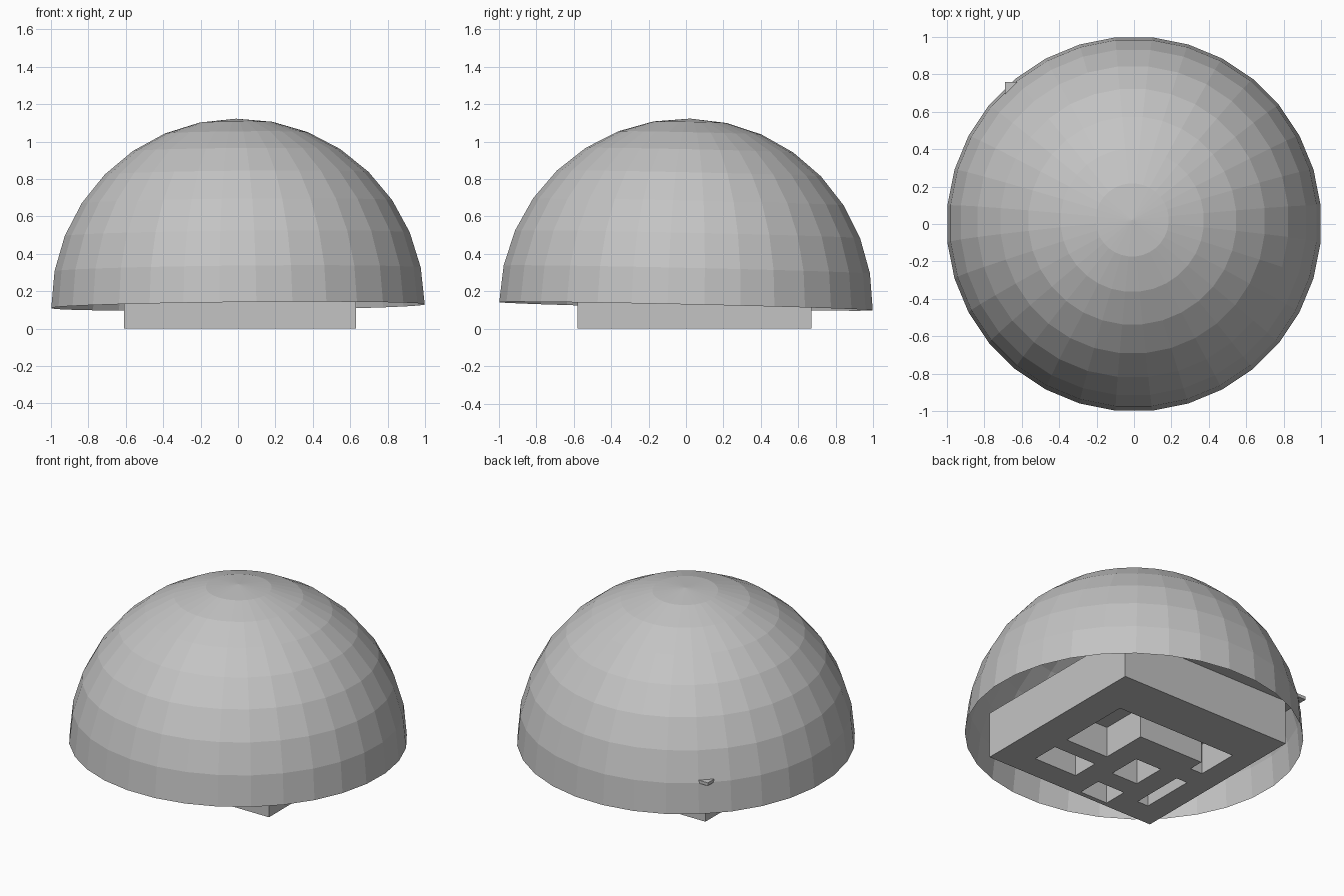
import bpy, bmesh, math
from mathutils import Matrix, Vector

cube = bpy.data.objects.get("Cube")
if cube:
    bpy.data.objects.remove(cube, do_unlink=True)

grey = bpy.data.materials.new("plain grey")
grey.use_nodes = True
colour = (0.55, 0.55, 0.55, 1)
grey.diffuse_color = colour
grey.node_tree.nodes["Principled BSDF"].inputs["Base Color"].default_value = colour


def finish(name, bm):
    mesh = bpy.data.meshes.new(name)
    bm.to_mesh(mesh)
    bm.free()
    mesh.materials.append(grey)
    obj = bpy.data.objects.new(name, mesh)
    bpy.context.collection.objects.link(obj)
    return obj


def box(name, x0, x1, y0, y1, z0, z1):
    bm = bmesh.new()
    size = Matrix.Diagonal((x1 - x0, y1 - y0, z1 - z0, 1))
    middle = Matrix.Translation(((x0 + x1) / 2, (y0 + y1) / 2, (z0 + z1) / 2))
    bmesh.ops.create_cube(bm, size=1, matrix=middle @ size)
    return finish(name, bm)


# Open, faceted half-sphere shell, leaning very slightly
bm = bmesh.new()
bmesh.ops.create_uvsphere(bm, u_segments=32, v_segments=16, radius=1.003,
                          matrix=Matrix.Rotation(math.pi / 32, 4, "Z"))
lower = [v for v in bm.verts if v.co.z < -0.01]
bmesh.ops.delete(bm, geom=lower, context="VERTS")
lean = Vector((0, 0, 1)).rotation_difference(Vector((-0.01, 0.022, 1)))
bm.transform(Matrix.Translation((0, 0, 0.12)) @ lean.to_matrix().to_4x4())
finish("dome_shell", bm)

# Square base block and the thin plate on it, whose corner pokes through the dome
block = box("base_block", -0.61, 0.63, -0.58, 0.67, 0, 0.3)
box("mounting_plate", -0.69, 0.58, -0.6, 0.76, 0.29, 0.31)

# Rectangular recesses in the underside: x range, y range
recesses = [
    (0.10, 0.41, -0.13, 0.36),
    (0.10, 0.41, -0.42, -0.24),
    (-0.40, 0.12, 0.18, 0.36),
    (-0.46, -0.37, 0.08, 0.36),
    (-0.24, -0.05, -0.26, -0.04),
    (-0.25, -0.05, -0.55, -0.39),
    (-0.46, -0.38, -0.42, -0.06),
]
for i, area in enumerate(recesses):
    cutter = box(f"recess_cutter_{i + 1}", *area, -0.1, 0.2)
    cutter.hide_render = True
    cutter.hide_set(True)
    cutter.display_type = "WIRE"
    cut = block.modifiers.new(f"recess_{i + 1}", "BOOLEAN")
    cut.operation = "DIFFERENCE"
    cut.solver = "EXACT"
    cut.object = cutter
